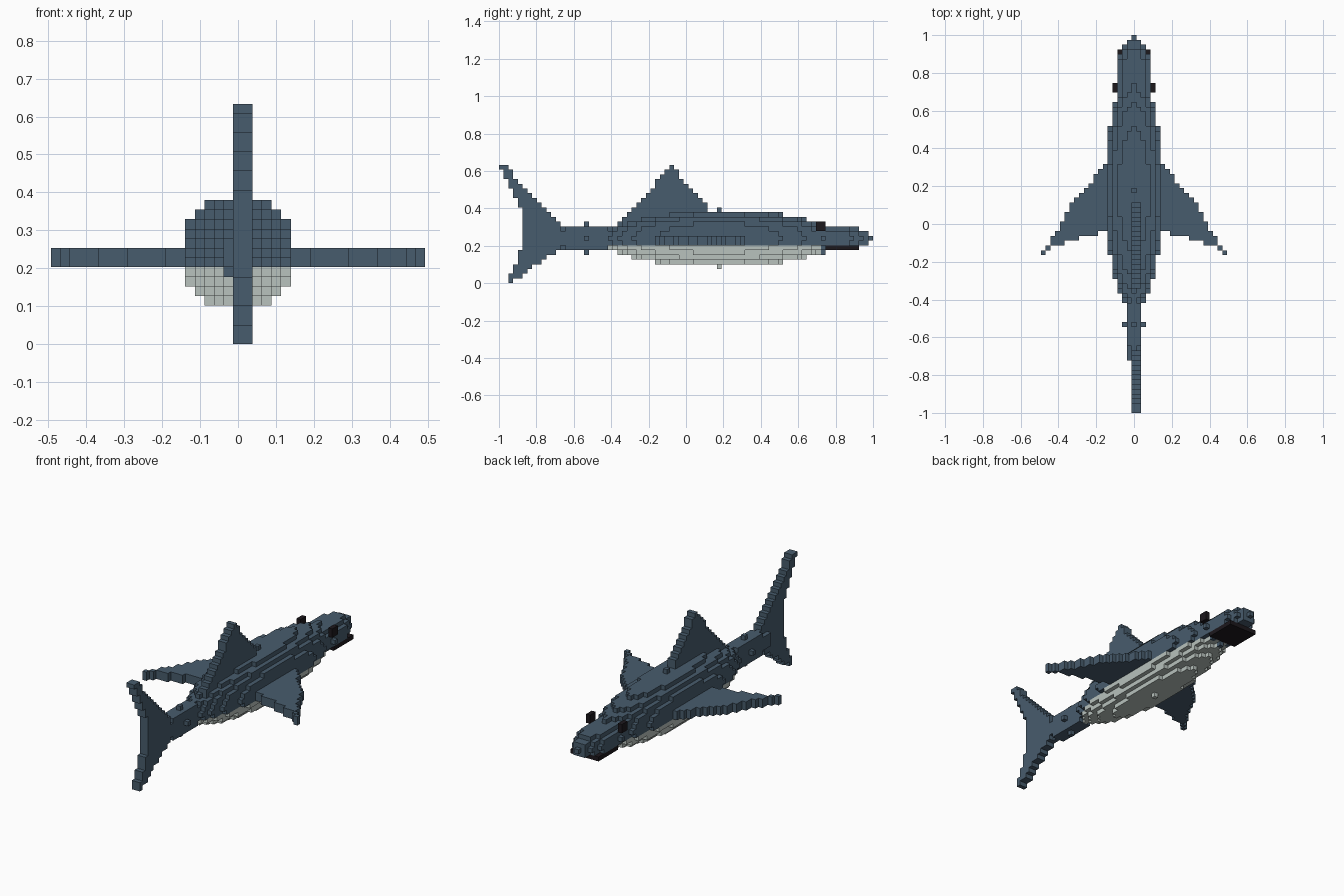
import bpy, bmesh
from mathutils import Vector

if "Cube" in bpy.data.objects:
    bpy.data.objects.remove(bpy.data.objects["Cube"], do_unlink=True)

V = 2 / 79                 # edge of one block
NX, NY, NZ = 19, 79, 25    # grid: x -19..19, y 0..78, z 0..24


def material(name, rgb):
    m = bpy.data.materials.new(name)
    m.use_nodes = True
    m.diffuse_color = (*rgb, 1)
    bsdf = next(n for n in m.node_tree.nodes if n.type == 'BSDF_PRINCIPLED')
    bsdf.inputs["Base Color"].default_value = (*rgb, 1)
    bsdf.inputs["Roughness"].default_value = 0.8
    return m


SLATE = material("slate blue", (0.064, 0.107, 0.153))
PALE = material("pale belly grey", (0.48, 0.54, 0.51))
BLACK = material("near black", (0.012, 0.009, 0.012))


def ellipsoid(cy, rx, ry, rz, cz=9):
    """Blocks inside an ellipsoid centred on x = 0."""
    return {(x, y, z) for x in range(-NX, NX + 1) for y in range(NY) for z in range(NZ)
            if (x / rx) ** 2 + ((y - cy) / ry) ** 2 + ((z - cz) / rz) ** 2 <= 1.0001}


def box(xs, ys, zs):
    return {(x, y, z) for x in xs for y in ys for z in zs}


def inside(p, q, poly):
    """Even-odd point in polygon test."""
    hit = False
    for (a, b), (c, d) in zip(poly, poly[1:] + poly[:1]):
        if (b > q) != (d > q) and p < a + (q - b) * (c - a) / (d - b):
            hit = not hit
    return hit


def upright_fin(poly):
    """Fin two blocks thick, outlined in (y, z)."""
    return {(x, y, z) for x in (0, 1) for y in range(NY) for z in range(NZ)
            if inside(-1 + (y + .5) * V, (z + .5) * V, poly)}


def side_fin(poly, side):
    """Flat fin two blocks thick, outlined in (x, y)."""
    return {(side * x, y, z) for x in range(1, NX + 1) for y in range(NY) for z in (8, 9)
            if inside(x * V, -1 + (y + .5) * V, poly)}


dorsal = [(-.076, .63), (.125, .39), (.125, .3), (-.3, .3), (-.34, .34)]
tail = [(-1, .64), (-.98, .64), (-.66, .31), (-.66, .2), (-.93, 0),
        (-.955, 0), (-.875, .2), (-.875, .38)]
pectoral = [(.05, .4), (.14, .33), (.25, .2), (.33, .11), (.40, -.03), (.47, -.125),
            (.5, -.165), (.465, -.165), (.45, -.128), (.35, -.09), (.13, -.035), (.05, -.035)]

# Parts in order of priority: earlier parts keep shared blocks
parts = [
    ("mouth", box(range(-3, 4), range(69, 76), (7,)), BLACK),
    ("left_eye", box((4,), (67, 68), (11, 12)), BLACK),
    ("right_eye", box((-4,), (67, 68), (11, 12)), BLACK),
    ("left_pectoral_fin", side_fin(pectoral, 1), SLATE),
    ("right_pectoral_fin", side_fin(pectoral, -1), SLATE),
    ("body", ellipsoid(46, 6, 24.5, 6), SLATE),
    ("head", ellipsoid(68, 4, 10, 3), SLATE),
    ("tail_stem", ellipsoid(18, 2, 9, 3), SLATE),
    ("dorsal_fin", upright_fin(dorsal), SLATE),
    ("tail_fin", upright_fin(tail), SLATE),
]

# The six face directions, each with its quad corners in order
SIDES = []
for axis in range(3):
    for s in (-1, 1):
        n = Vector((0, 0, 0))
        n[axis] = s
        u = Vector((0, 0, 0))
        u[(axis + 1) % 3] = 1
        w = n.cross(u)
        SIDES.append((n, [(n + a * u + b * w) / 2
                          for a, b in ((-1, -1), (1, -1), (1, 1), (-1, 1))]))

solid = set().union(*(cells for _, cells, _ in parts))
used = set()

for name, cells, mat in parts:
    own = cells - used
    used |= own
    bm = bmesh.new()
    verts = {}
    for c in sorted(own):
        centre = Vector((c[0], c[1] + .5 - NY / 2, c[2] + .5))
        for n, corners in SIDES:
            if (c[0] + int(n.x), c[1] + int(n.y), c[2] + int(n.z)) in solid:
                continue
            quad = []
            for k in corners:
                p = centre + k
                key = tuple(round(2 * i) for i in p)
                if key not in verts:
                    verts[key] = bm.verts.new(p * V)
                quad.append(verts[key])
            face = bm.faces.new(quad)
            # The lower blocks of the body form the pale belly
            face.material_index = int(name == "body" and c[2] < 8)
    mesh = bpy.data.meshes.new(name)
    bm.to_mesh(mesh)
    bm.free()
    mesh.materials.append(mat)
    if name == "body":
        mesh.materials.append(PALE)
    bpy.context.collection.objects.link(bpy.data.objects.new(name, mesh))
